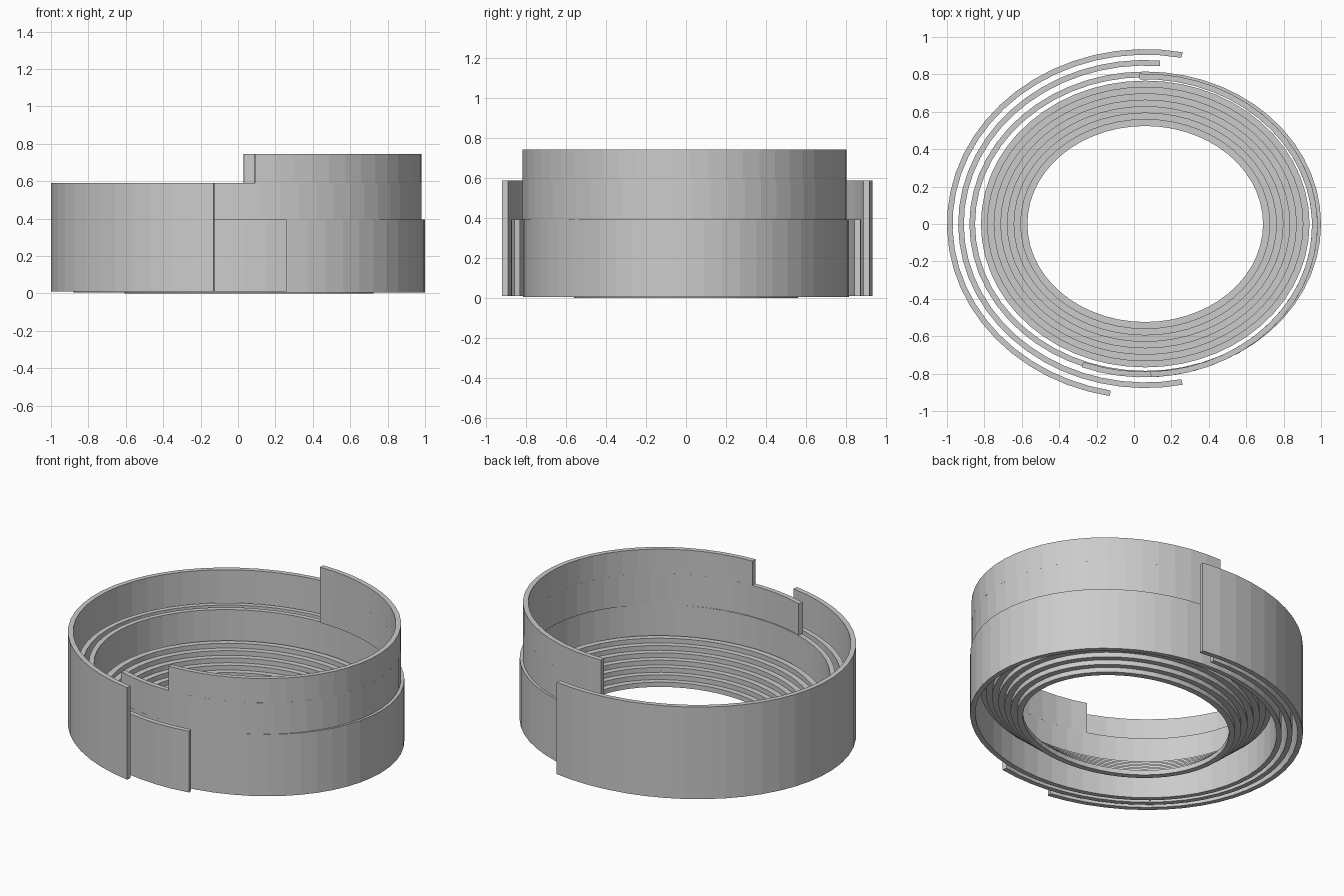
import bpy, bmesh, math

if "Cube" in bpy.data.objects:
    bpy.data.objects.remove(bpy.data.objects["Cube"])

SEGS = 56      # facets in a full oval
WALL = 0.03    # wall thickness


def oval_wall(name, c, rx, ry, t, z0, z1, arc=None):
    """Flat-faceted oval wall; rx, ry are outer radii, arc = (start, end) in radians."""
    closed = arc is None
    a0, a1 = arc or (0, 2 * math.pi)
    n = max(4, round(SEGS * (a1 - a0) / (2 * math.pi)))
    count = n if closed else n + 1
    bm = bmesh.new()
    sections = []
    for i in range(count):
        a = a0 + (a1 - a0) * i / n
        ca, sa = math.cos(a), math.sin(a)
        sections.append([bm.verts.new((c[0] + (rx - d) * ca, c[1] + (ry - d) * sa, z))
                         for d, z in ((0, z0), (0, z1), (t, z1), (t, z0))])
    for i in range(n):
        p, q = sections[i], sections[(i + 1) % count]
        for k in range(4):
            m = (k + 1) % 4
            bm.faces.new((p[k], q[k], q[m], p[m]))
    if not closed:
        bm.faces.new(sections[0])
        bm.faces.new(sections[-1][::-1])
    bmesh.ops.recalc_face_normals(bm, faces=bm.faces)
    me = bpy.data.meshes.new(name)
    bm.to_mesh(me)
    bm.free()
    ob = bpy.data.objects.new(name, me)
    bpy.context.collection.objects.link(ob)
    return ob


def angle(x, c, rx):
    return math.acos((x - c[0]) / rx)


# Stepped seating bowl, rising outward
mid = (0.06, 0)
for i in range(7):
    step = 0.0355
    oval_wall(f"seating_step_{i + 1}", mid, 0.63 + step * (i + 1), 0.525 + 0.0345 * (i + 1),
              step, 0.03 * i, 0.03 * (i + 1))

# Full oval lower wall
oval_wall("lower_wall", mid, 0.94, 0.815, WALL, 0.005, 0.395)

# Partial outer walls round the left side: back end x, front end x
for name, rx, ry, top, xb, xf in (("middle_wall", 1.0, 0.877, 0.395, 0.14, 0.26),
                                  ("outer_wall", 1.06, 0.935, 0.59, 0.26, -0.13)):
    oval_wall(name, mid, rx, ry, WALL, 0.01, top,
              (angle(xb, mid, rx), 2 * math.pi - angle(xf, mid, rx)))

# Raised tiers round the right side: front end x, back end x
up = (0.055, -0.008)
for name, z0, z1, xf in (("upper_tier", 0.395, 0.592, -0.28),
                         ("top_tier", 0.592, 0.745, 0.09)):
    oval_wall(name, up, 0.927, 0.812, WALL, z0, z1,
              (-angle(xf, up, 0.927), angle(0.03, up, 0.927)))
